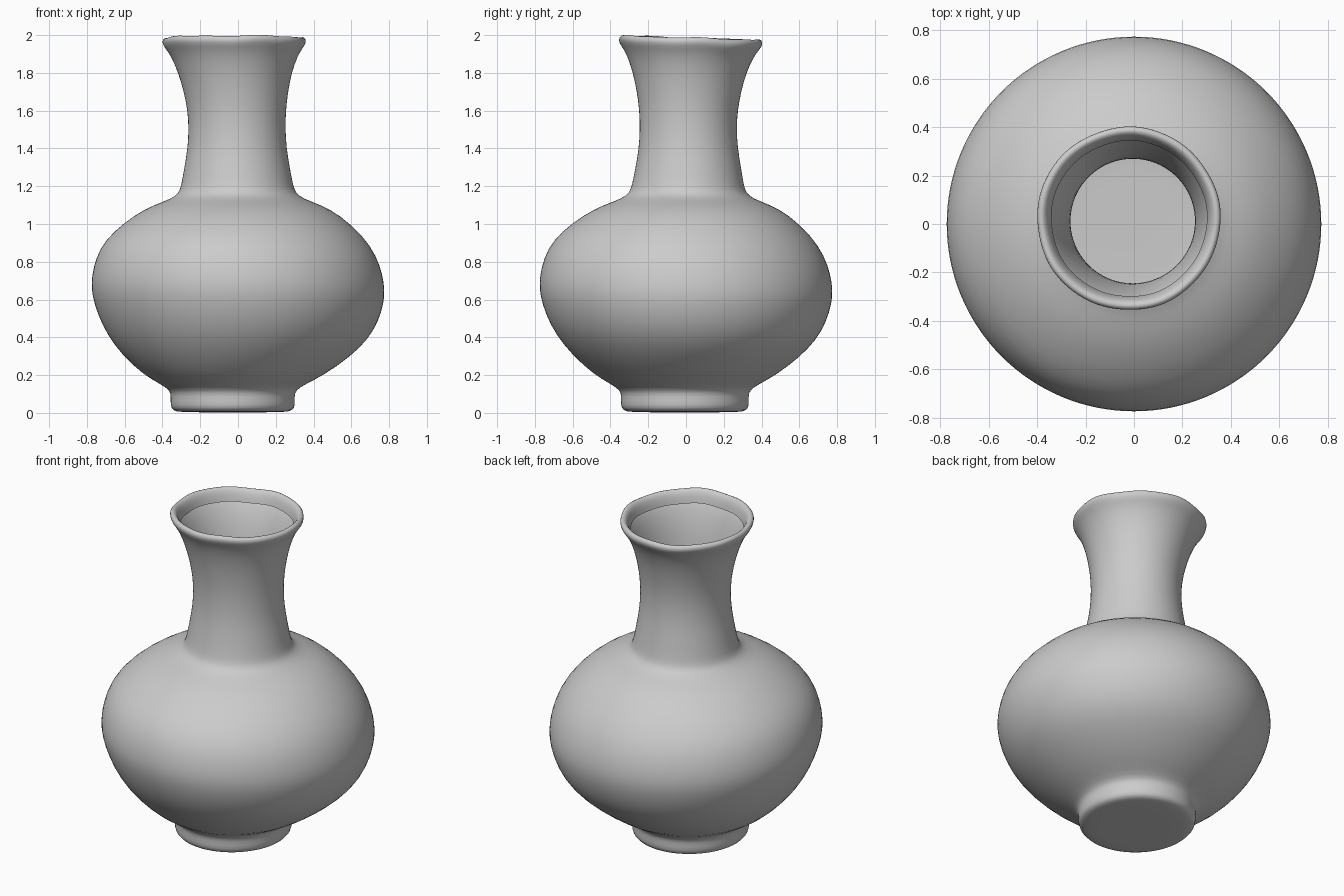
import bpy
import bmesh
from math import sin, cos, tau
from mathutils import Vector

default_cube = bpy.data.objects.get("Cube")
if default_cube:
    bpy.data.objects.remove(default_cube, do_unlink=True)

SEGMENTS = 64

# Profile sections as (radius, height), from the base up to the rolled lip
FOOT = [(.15, .003), (.28, .004), (.318, .012), (.331, .04), (.327, .09), (.334, .12)]
BELLY = [(.38, .15), (.477, .2), (.602, .3), (.69, .4), (.743, .5), (.773, .6),
         (.778, .67), (.767, .75), (.734, .85), (.662, .95), (.54, 1.05), (.445, 1.1)]
NECK = [(.345, 1.135), (.31, 1.165), (.297, 1.2), (.279, 1.3), (.262, 1.4),
        (.256, 1.5), (.26, 1.6), (.276, 1.7), (.3, 1.8), (.335, 1.89)]
LIP = [(.364, 1.93), (.38, 1.955), (.38, 1.977), (.364, 1.99), (.345, 1.98),
       (.331, 1.95), (.322, 1.91)]


def ramp(value, start, end):
    """Smooth rise from zero to one between two heights."""
    t = min(max((value - start) / (end - start), 0), 1)
    return t * t * (3 - 2 * t)


def ring_centre(height):
    """The hand-thrown body drifts a little off its axis."""
    foot = 1 - ramp(height, .1, .5)
    neck = ramp(height, .9, 1.3)
    rim = ramp(height, 1.5, 2)
    return Vector((-.028 * foot - .005 * neck - .017 * rim,
                   -.006 * foot + .012 * neck + .011 * rim, height))


def ring_point(radius, height, angle):
    """A point on one ring, with a leaning belly and an uneven rim."""
    rim = ramp(height, 1.8, 1.95)
    belly = ramp(height, .15, .5) * (1 - ramp(height, .8, 1.1))
    foot = 1 - ramp(height, .1, .25)
    wobble = sin(5 * angle + 1) + .6 * sin(9 * angle)
    offset = Vector((cos(angle), sin(angle) * (1 + .03 * foot), 0))
    point = ring_centre(height) + offset * (radius + .0015 * wobble * rim)
    point.z += rim * (.003 * wobble - .012 * sin(angle))
    point.z -= .02 * belly * (cos(angle) + sin(angle))
    return point


def lathe(name, profile, material):
    """Spin the profile into a smooth single-walled vessel with a closed base."""
    bm = bmesh.new()
    rings = [[bm.verts.new(ring_point(r, z, tau * i / SEGMENTS)) for i in range(SEGMENTS)]
             for r, z in profile]
    for low, high in zip(rings, rings[1:]):
        for i in range(SEGMENTS):
            j = (i + 1) % SEGMENTS
            bm.faces.new((low[i], low[j], high[j], high[i]))
    centre = bm.verts.new(ring_centre(profile[0][1]))
    for i in range(SEGMENTS):
        bm.faces.new((centre, rings[0][(i + 1) % SEGMENTS], rings[0][i]))
    mesh = bpy.data.meshes.new(name)
    bm.to_mesh(mesh)
    bm.free()
    mesh.materials.append(material)
    mesh.shade_smooth()
    vessel = bpy.data.objects.new(name, mesh)
    bpy.context.collection.objects.link(vessel)
    smoothing = vessel.modifiers.new("Smoothing", "SUBSURF")
    smoothing.levels = smoothing.render_levels = 1


def flat_material(name, colour):
    material = bpy.data.materials.new(name)
    material.use_nodes = True
    material.diffuse_color = colour
    material.node_tree.nodes["Principled BSDF"].inputs["Base Color"].default_value = colour
    return material


# Vase: foot, round belly, flared neck and rolled lip in one surface
clay = flat_material("grey clay", (.6, .6, .6, 1))
lathe("vase", FOOT + BELLY + NECK + LIP, clay)
